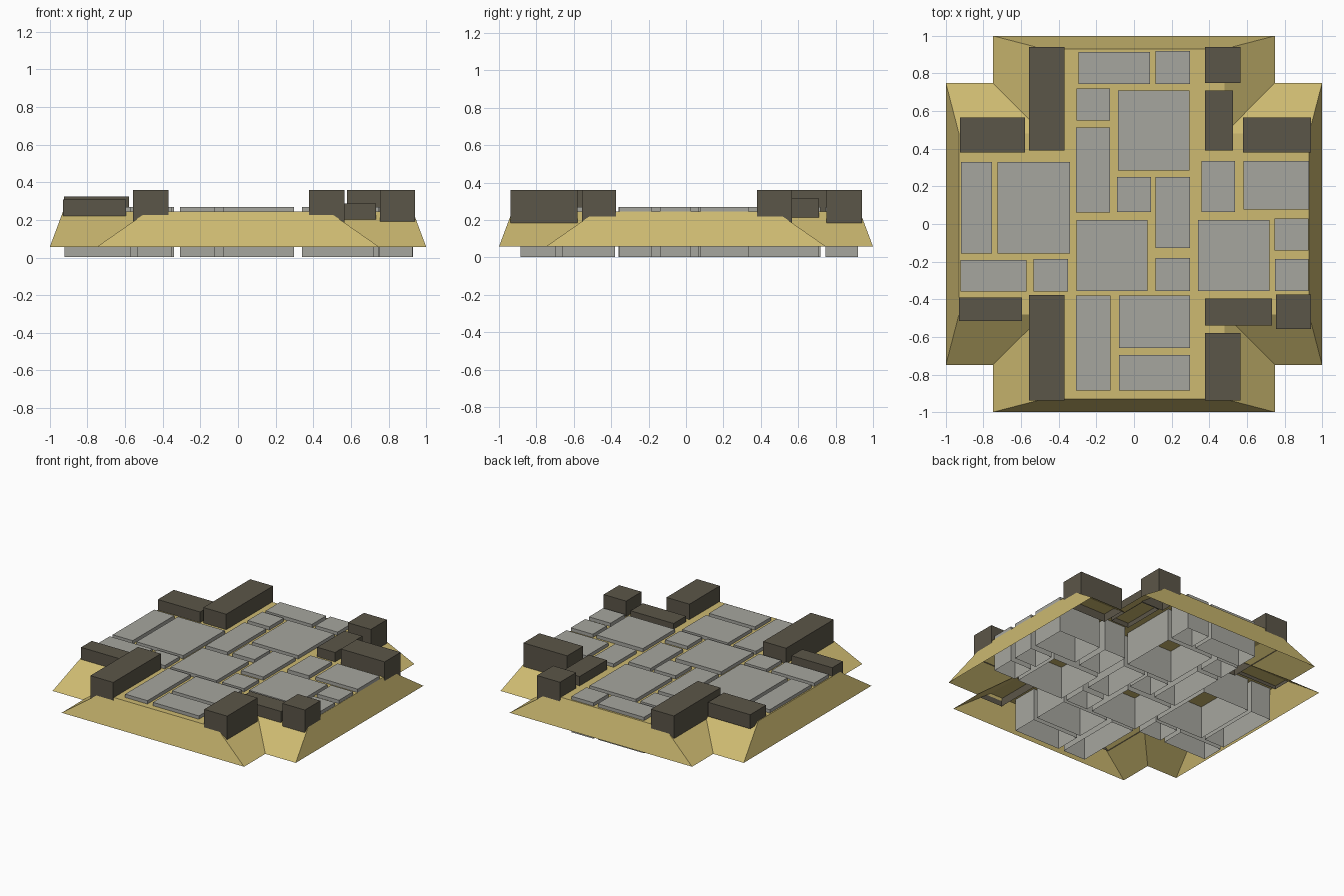
import bpy, bmesh

if "Cube" in bpy.data.objects:
    bpy.data.objects.remove(bpy.data.objects["Cube"])


def material(name, rgb):
    m = bpy.data.materials.new(name)
    m.diffuse_color = (*rgb, 1)
    m.use_nodes = True
    m.node_tree.nodes["Principled BSDF"].inputs["Base Color"].default_value = m.diffuse_color
    return m


SAND = material("sand", (0.61, 0.49, 0.165))
STONE = material("grey stone", (0.38, 0.38, 0.345))
DARK = material("dark stone", (0.105, 0.092, 0.065))


def finish(name, bm, mat):
    me = bpy.data.meshes.new(name)
    bm.to_mesh(me)
    bm.free()
    me.materials.append(mat)
    ob = bpy.data.objects.new(name, me)
    bpy.context.collection.objects.link(ob)


def open_box(name, rect, z0, z1, mat):
    """Box without a bottom face."""
    x0, x1, y0, y1 = rect
    bm = bmesh.new()
    corners = [(x0, y0), (x1, y0), (x1, y1), (x0, y1)]
    lo = [bm.verts.new((x, y, z0)) for x, y in corners]
    hi = [bm.verts.new((x, y, z1)) for x, y in corners]
    for i in range(4):
        j = (i + 1) % 4
        bm.faces.new((lo[i], lo[j], hi[j], hi[i]))
    bm.faces.new(hi)
    finish(name, bm, mat)


def cross_outline(bm, half, end, z):
    """Plus-shaped ring of 12 points, counter-clockwise."""
    ring = []
    x, y = 1, 0
    for _ in range(4):
        for a, b in ((end, -half), (end, half), (half, half)):
            ring.append(bm.verts.new((a * x - b * y, a * y + b * x, z)))
        x, y = -y, x
    return ring


# Sand crossing with sloped banks, hollow below
bm = bmesh.new()
low = cross_outline(bm, 0.75, 1.0, 0.057)
top = cross_outline(bm, 0.48, 0.93, 0.245)
for i in range(12):
    j = (i + 1) % 12
    bm.faces.new((low[i], low[j], top[j], top[i]))
bm.faces.new([top[i] for i in (2, 5, 8, 11)])
for k in range(4):
    bm.faces.new([top[(3 * k + d) % 12] for d in (-1, 0, 1, 2)])
finish("sand_base", bm, SAND)

# Paving slabs: x0, x1, y0, y1
slabs = [
    (-.295, .085, .745, .915), (.115, .297, .745, .92), (-.305, -.128, .55, .72),
    (-.085, .295, .285, .71), (-.308, -.128, .06, .513), (-.09, .09, .065, .25),
    (.115, .297, -.128, .25), (.36, .537, .065, .335), (.583, .93, .077, .335),
    (-.92, -.755, -.158, .33), (-.725, -.34, -.158, .33), (-.305, .073, -.355, .022),
    (.34, .72, -.355, .022), (.747, .928, -.14, .028), (.75, .928, -.355, -.185),
    (.115, .297, -.355, -.18), (-.922, -.57, -.36, -.19), (-.533, -.35, -.36, -.185),
]
slabs += [(-.308, -.125, -.885, -.38), (-.08, .298, -.66, -.38), (-.08, .298, -.885, -.695)]
for i, r in enumerate(slabs):
    open_box(f"paving_slab_{i + 1}", r, 0.003, 0.27, STONE)

# Kerb blocks: rectangle, bottom, top
kerbs = [
    ((-.558, -.37, .39, .94), .185, .36), ((.378, .567, .75, .94), .185, .36),
    ((.378, .525, .39, .71), .21, .315), ((-.925, -.578, .38, .567), .22, .325),
    ((.58, .94, .38, .567), .185, .36), ((-.93, -.595, -.515, -.39), .215, .31),
    ((-.558, -.37, -.937, -.378), .185, .36), ((.378, .733, -.54, -.395), .195, .287),
    ((.755, .94, -.557, -.375), .185, .36), ((.378, .567, -.937, -.58), .185, .36),
]
for i, (r, z0, z1) in enumerate(kerbs):
    open_box(f"kerb_block_{i + 1}", r, z0, z1, DARK)
